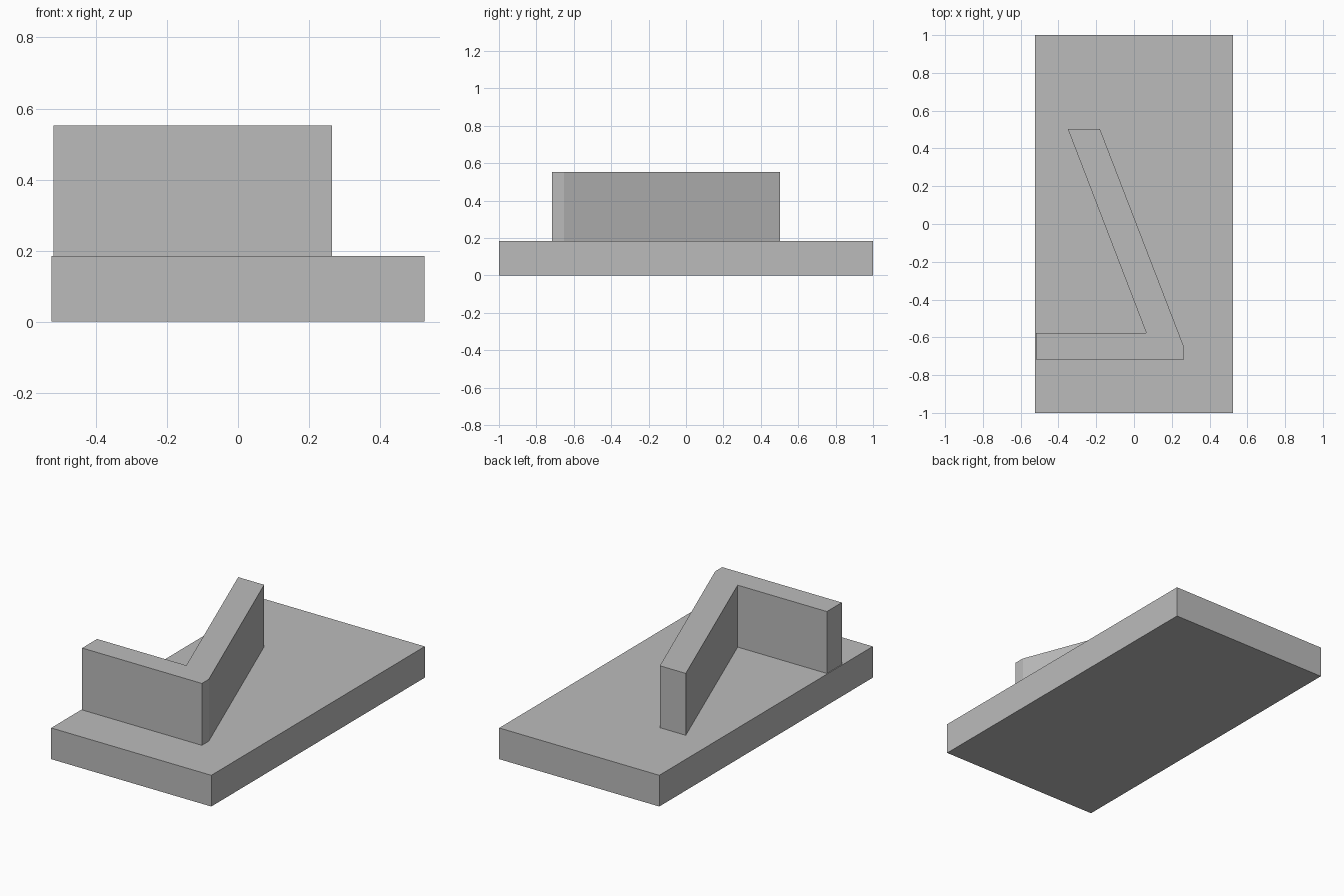
import bpy
import bmesh

default = bpy.data.objects.get("Cube")
if default:
    bpy.data.objects.remove(default, do_unlink=True)

# Single plain grey finish
GREY = (0.5, 0.5, 0.5, 1.0)
grey = bpy.data.materials.new("plain grey")
grey.use_nodes = True
grey.diffuse_color = GREY
grey.node_tree.nodes["Principled BSDF"].inputs["Base Color"].default_value = GREY


def extrude_outline(name, outline, bottom, top):
    """Flat outline in plan, raised from bottom to top."""
    bm = bmesh.new()
    floor = bm.faces.new([bm.verts.new((x, y, bottom)) for x, y in outline])
    raised = bmesh.ops.extrude_face_region(bm, geom=[floor], use_keep_orig=True)
    for item in raised["geom"]:
        if isinstance(item, bmesh.types.BMVert):
            item.co.z = top
    bmesh.ops.recalc_face_normals(bm, faces=bm.faces)
    mesh = bpy.data.meshes.new(name)
    bm.to_mesh(mesh)
    bm.free()
    mesh.materials.append(grey)
    obj = bpy.data.objects.new(name, mesh)
    bpy.context.collection.objects.link(obj)
    return obj


HALF_WIDTH, HALF_LENGTH = 0.525, 1.0
BASE_TOP, WALL_TOP = 0.185, 0.552

# Rectangular base slab
extrude_outline("base_slab",
                [(-HALF_WIDTH, -HALF_LENGTH), (HALF_WIDTH, -HALF_LENGTH),
                 (HALF_WIDTH, HALF_LENGTH), (-HALF_WIDTH, HALF_LENGTH)],
                0.0, BASE_TOP)

# Bent wall: straight front leg, clipped corner, slanted rear leg
extrude_outline("bent_wall",
                [(-0.52, -0.717), (0.265, -0.717), (0.265, -0.652),
                 (-0.18, 0.502), (-0.35, 0.502),
                 (0.065, -0.577), (-0.52, -0.577)],
                BASE_TOP, WALL_TOP)
